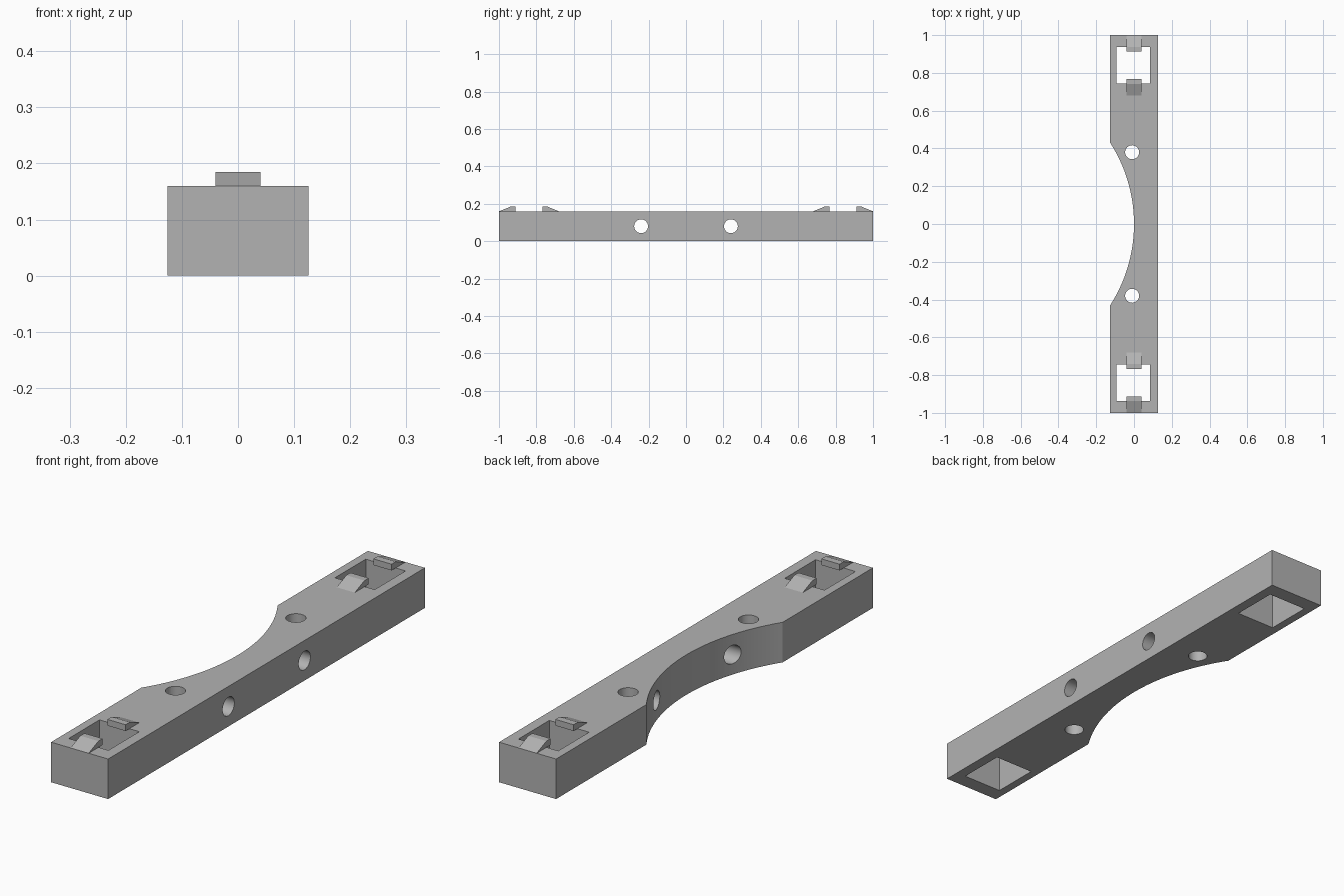
import bpy, bmesh, math
from mathutils import Matrix, Vector

if "Cube" in bpy.data.objects:
    bpy.data.objects.remove(bpy.data.objects["Cube"], do_unlink=True)

HALF_W, HEIGHT = 0.126, 0.16

grey = bpy.data.materials.new("plain grey")
grey.use_nodes = True
grey.diffuse_color = (0.45, 0.45, 0.45, 1)
grey.node_tree.nodes["Principled BSDF"].inputs["Base Color"].default_value = (0.45, 0.45, 0.45, 1)


def make_object(name, bm):
    bmesh.ops.recalc_face_normals(bm, faces=bm.faces)
    mesh = bpy.data.meshes.new(name)
    bm.to_mesh(mesh)
    bm.free()
    mesh.materials.append(grey)
    obj = bpy.data.objects.new(name, mesh)
    bpy.context.collection.objects.link(obj)
    return obj


def box(name, x0, x1, y0, y1, z0, z1):
    bm = bmesh.new()
    centre = Vector(((x0 + x1) / 2, (y0 + y1) / 2, (z0 + z1) / 2))
    scale = Matrix.Diagonal((x1 - x0, y1 - y0, z1 - z0, 1))
    bmesh.ops.create_cube(bm, size=1, matrix=Matrix.Translation(centre) @ scale)
    return make_object(name, bm)


def cylinder(name, centre, radius, depth, sides, along_x=False):
    bm = bmesh.new()
    turn = Matrix.Rotation(math.pi / 2 if along_x else 0, 4, "Y")
    bmesh.ops.create_cone(bm, cap_ends=True, segments=sides, radius1=radius, radius2=radius,
                          depth=depth, matrix=Matrix.Translation(centre) @ turn)
    return make_object(name, bm)


def clip(name, tip, tail):
    """Wedge with a flat nose over the window and a ramp down to the bar."""
    shoulder = tip + 0.3 * (tail - tip)
    top = HEIGHT + 0.025
    profile = [(tip, HEIGHT), (tip, top), (shoulder, top), (tail, HEIGHT)]
    bm = bmesh.new()
    face = bm.faces.new([bm.verts.new((-0.04, y, z)) for y, z in profile])
    side = bmesh.ops.extrude_face_region(bm, geom=[face])
    moved = [v for v in side["geom"] if isinstance(v, bmesh.types.BMVert)]
    bmesh.ops.translate(bm, verts=moved, vec=(0.08, 0, 0))
    return make_object(name, bm)


# Main bar and the shapes taken out of it
bar = box("bar", -HALF_W, HALF_W, -1, 1, 0, HEIGHT)
arc_radius = 0.797
cutters = [cylinder("waist_cutter", (-arc_radius, 0, 0.08), arc_radius, 0.5, 192)]
for s, end in ((-1, "front"), (1, "back")):
    y0, y1 = sorted((s * 0.743, s * 0.938))
    cutters.append(box(end + "_window_cutter", -0.092, 0.084, y0, y1, -0.1, 0.3))
    cutters.append(cylinder(end + "_upright_hole_cutter", (-0.01, s * 0.38, 0.08), 0.037, 0.5, 48))
    cutters.append(cylinder(end + "_cross_hole_cutter", (0, s * 0.24, 0.08), 0.037, 0.5, 48, True))
    # Pair of clips facing each other across the window
    clip(end + "_outer_clip", s * 0.912, s * 0.999)
    clip(end + "_inner_clip", s * 0.767, s * 0.68)

for cutter in cutters:
    cutter.hide_render = True
    mod = bar.modifiers.new(cutter.name, "BOOLEAN")
    mod.operation, mod.solver, mod.object = "DIFFERENCE", "EXACT", cutter

# Bake the cuts and drop the cutters
bpy.context.view_layer.update()
baked = bpy.data.meshes.new_from_object(bar.evaluated_get(bpy.context.evaluated_depsgraph_get()))
bar.modifiers.clear()
bar.data = baked
for cutter in cutters:
    bpy.data.objects.remove(cutter, do_unlink=True)

# Smooth the curved walls, keep the edges sharp
bpy.ops.object.select_all(action="DESELECT")
bar.select_set(True)
bpy.context.view_layer.objects.active = bar
bpy.ops.object.shade_smooth_by_angle(angle=math.radians(25))
